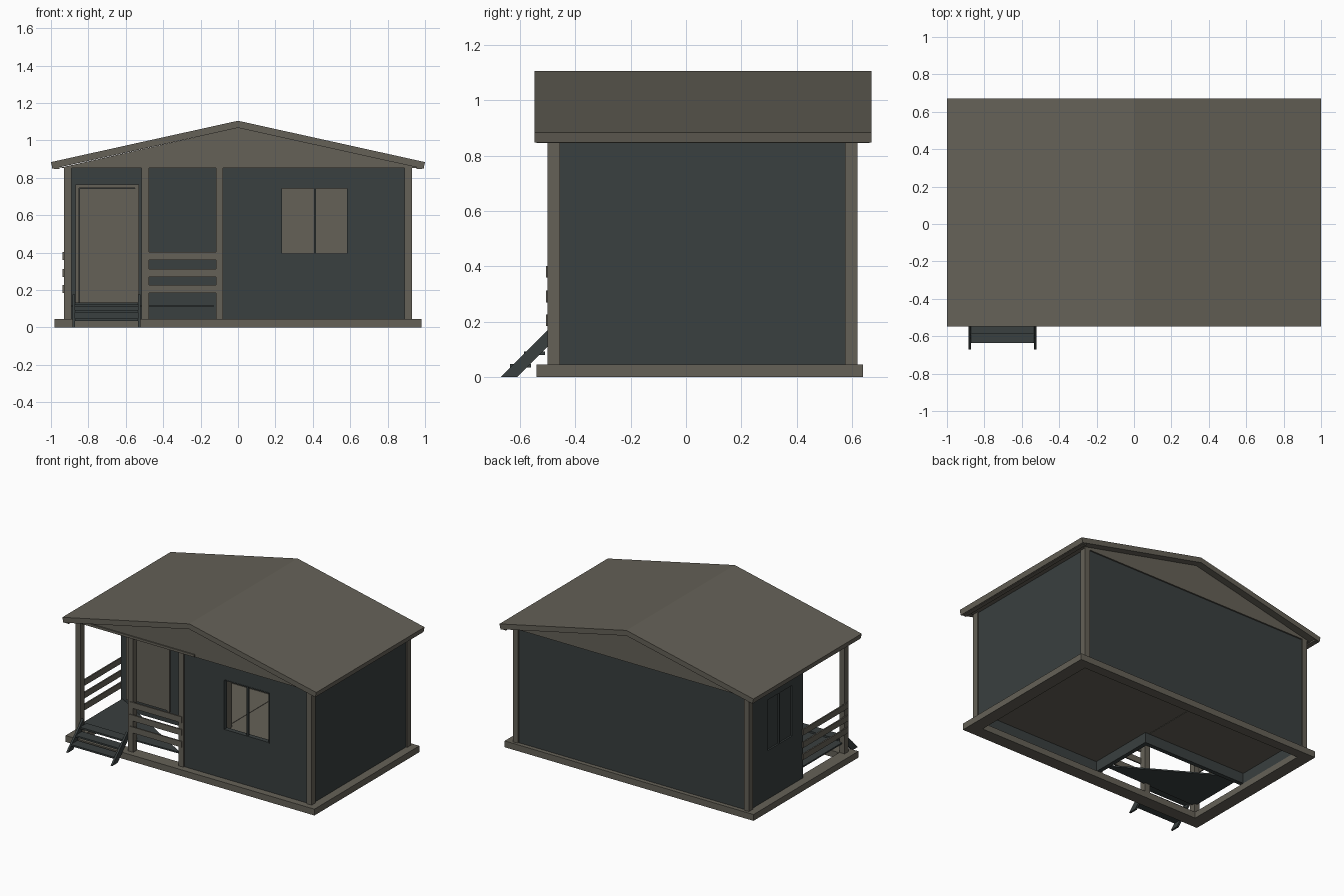
import bpy, bmesh
from mathutils import Vector

if "Cube" in bpy.data.objects:
    bpy.data.objects.remove(bpy.data.objects["Cube"])


def material(name, rgb):
    m = bpy.data.materials.new(name)
    m.diffuse_color = (*rgb, 1)
    m.use_nodes = True
    m.node_tree.nodes["Principled BSDF"].inputs["Base Color"].default_value = m.diffuse_color
    return m


WOOD = material("weathered_wood", (0.13, 0.12, 0.096))
TEAL = material("dark_slate_paint", (0.041, 0.05, 0.05))


def finish(name, bm, mats):
    bmesh.ops.recalc_face_normals(bm, faces=bm.faces)
    me = bpy.data.meshes.new(name)
    bm.to_mesh(me)
    bm.free()
    for m in mats:
        me.materials.append(m)
    ob = bpy.data.objects.new(name, me)
    bpy.context.collection.objects.link(ob)
    return ob


def boxes(name, mat, *ranges):
    """One object out of boxes given as (x0, x1, y0, y1, z0, z1)."""
    bm = bmesh.new()
    for x0, x1, y0, y1, z0, z1 in ranges:
        vs = bmesh.ops.create_cube(bm, size=1)["verts"]
        for v in vs:
            v.co = Vector((x1 if v.co.x > 0 else x0,
                           y1 if v.co.y > 0 else y0,
                           z1 if v.co.z > 0 else z0))
    return finish(name, bm, [mat])


def prism(name, mat, pts, a, b, axis):
    """Extrude a profile from a to b along axis 'x' (y,z points) or 'y' (x,z points)."""
    bm = bmesh.new()

    def vert(p, t):
        return bm.verts.new((t, p[0], p[1]) if axis == "x" else (p[0], t, p[1]))
    lo, hi = [vert(p, a) for p in pts], [vert(p, b) for p in pts]
    bm.faces.new(lo)
    bm.faces.new(hi)
    for i in range(len(pts)):
        j = (i + 1) % len(pts)
        bm.faces.new((lo[i], lo[j], hi[j], hi[i]))
    return finish(name, bm, [mat])


def wall(name, inward, *ranges):
    """Painted outside, bare wood on the faces turned to the room."""
    ob = boxes(name, TEAL, *ranges)
    ob.data.materials.append(WOOD)
    for p in ob.data.polygons:
        if p.normal.dot(Vector(inward)) > 0.9 and p.center.z > 0.2:
            p.material_index = 1


FLOOR, TOP, SILL, HEAD = 0.13, 0.855, 0.39, 0.75
BASE = 0.045

# Foundation ring
boxes("foundation_frame", WOOD,
      (-0.98, 0.98, -0.54, -0.45, 0, BASE), (-0.98, 0.98, 0.57, 0.64, 0, BASE),
      (-0.98, -0.89, -0.45, 0.57, 0, BASE), (0.89, 0.98, -0.45, 0.57, 0, BASE))

# Room floors, one behind the porch and one full depth
boxes("room_floor", WOOD, (-0.10, 0.90, -0.47, 0.59, 0.118, FLOOR),
      (-0.90, -0.103, 0.01, 0.59, 0.118, FLOOR))

# Skirting below the floor
boxes("wall_skirting", TEAL,
      (-0.09, 0.92, -0.49, -0.46, BASE, FLOOR), (-0.92, 0.92, 0.58, 0.61, BASE, FLOOR),
      (0.89, 0.92, -0.46, 0.58, BASE, FLOOR), (-0.92, -0.89, 0, 0.58, BASE, FLOOR),
      (-0.10, -0.07, -0.46, 0.0, BASE, FLOOR), (-0.89, -0.07, 0, 0.03, BASE, FLOOR))

# Walls; the front and left ones are split around a window
wall("front_wall", (0, 1, 0),
     (-0.09, 0.23, -0.49, -0.46, FLOOR, TOP), (0.59, 0.92, -0.49, -0.46, FLOOR, TOP),
     (0.23, 0.59, -0.49, -0.46, FLOOR, SILL), (0.23, 0.59, -0.49, -0.46, HEAD, TOP))
wall("left_wall", (1, 0, 0),
     (-0.92, -0.89, 0, 0.12, FLOOR, TOP), (-0.92, -0.89, 0.40, 0.61, FLOOR, TOP),
     (-0.92, -0.89, 0.12, 0.40, FLOOR, SILL), (-0.92, -0.89, 0.12, 0.40, HEAD, TOP))
wall("back_wall", (0, -1, 0), (-0.92, 0.92, 0.58, 0.61, FLOOR, TOP))
wall("right_wall", (-1, 0, 0), (0.89, 0.92, -0.49, 0.61, FLOOR, TOP))
wall("porch_side_wall", (1, 0, 0), (-0.10, -0.07, -0.48, 0.03, FLOOR, TOP))
wall("porch_back_wall", (0, 1, 0), (-0.92, -0.07, 0, 0.03, FLOOR, TOP))

# Window bars and the closed side pane
boxes("front_window_bars", TEAL,
      (0.406, 0.418, -0.485, -0.465, SILL, HEAD),
      (0.23, 0.236, -0.492, -0.458, SILL, HEAD), (0.584, 0.59, -0.492, -0.458, SILL, HEAD),
      (0.23, 0.59, -0.492, -0.458, SILL, SILL + 0.006),
      (0.23, 0.59, -0.492, -0.458, HEAD - 0.006, HEAD))
boxes("side_window_pane", TEAL, (-0.908, -0.90, 0.12, 0.40, SILL, HEAD),
      (-0.918, -0.908, 0.254, 0.266, SILL, HEAD))

# Door with its surround
boxes("door_frame", WOOD,
      (-0.87, -0.85, -0.015, 0, FLOOR, 0.765), (-0.55, -0.53, -0.015, 0, FLOOR, 0.765),
      (-0.85, -0.55, -0.015, 0, 0.745, 0.765))
boxes("door", WOOD, (-0.848, -0.552, -0.009, 0, FLOOR + 0.004, 0.742))

# Corner and porch posts
posts = [(-0.93, -0.89, -0.50, -0.455), (0.89, 0.93, -0.50, -0.455),
         (-0.93, -0.89, 0.575, 0.62), (0.89, 0.93, 0.575, 0.62),
         (-0.515, -0.475, -0.50, -0.455), (-0.117, -0.08, -0.50, -0.455)]
boxes("posts", WOOD, *[(*p, BASE, TOP) for p in posts])

# Porch railing boards
for i, z in enumerate((0.185, 0.27, 0.36)):
    boxes(f"front_rail_{i + 1}", WOOD, (-0.50, -0.09, -0.506, -0.496, z, z + 0.042))
    boxes(f"side_rail_{i + 1}", WOOD, (-0.938, -0.928, -0.49, 0.02, z, z + 0.042))

# Triangular porch deck
bm = bmesh.new()
deck = [(-0.91, 0.0), (-0.91, -0.48), (-0.13, -0.46)]
lo = [bm.verts.new((x, y, 0.11)) for x, y in deck]
hi = [bm.verts.new((x, y, 0.12)) for x, y in deck]
bm.faces.new(lo)
bm.faces.new(hi)
for i in range(3):
    j = (i + 1) % 3
    bm.faces.new((lo[i], lo[j], hi[j], hi[i]))
finish("porch_deck", bm, [TEAL])

# Entrance steps
for side, x in (("left", -0.885), ("right", -0.535)):
    prism(f"{side}_stringer", TEAL,
          [(-0.67, 0), (-0.61, 0), (-0.495, 0.115), (-0.495, 0.175)], x, x + 0.014, "x")
boxes("step_treads", TEAL,
      *[(-0.871, -0.535, y, y + 0.075, z, z + 0.012)
        for y, z in ((-0.635, 0.035), (-0.585, 0.08), (-0.535, 0.12))])

# Gable body closing the space under the roof
prism("gable", WOOD, [(-0.955, 0.853), (0.955, 0.853), (0.955, 0.858), (0, 1.068)],
      -0.50, 0.62, "y")
boxes("porch_beam", WOOD, (-0.87, 0.01, -0.508, -0.50, TOP, 0.872))

# Roof slopes with eave boards
for side, s in (("left", -1), ("right", 1)):
    prism(f"{side}_roof_slope", WOOD,
          [(0, 1.105), (s * 1.0, 0.884), (s * 0.992, 0.848), (0, 1.067)],
          -0.548, 0.67, "y")
    boxes(f"{side}_eave_board", WOOD,
          (*sorted((s * 0.955, s * 0.985)), -0.54, 0.662, 0.846, 0.87))
